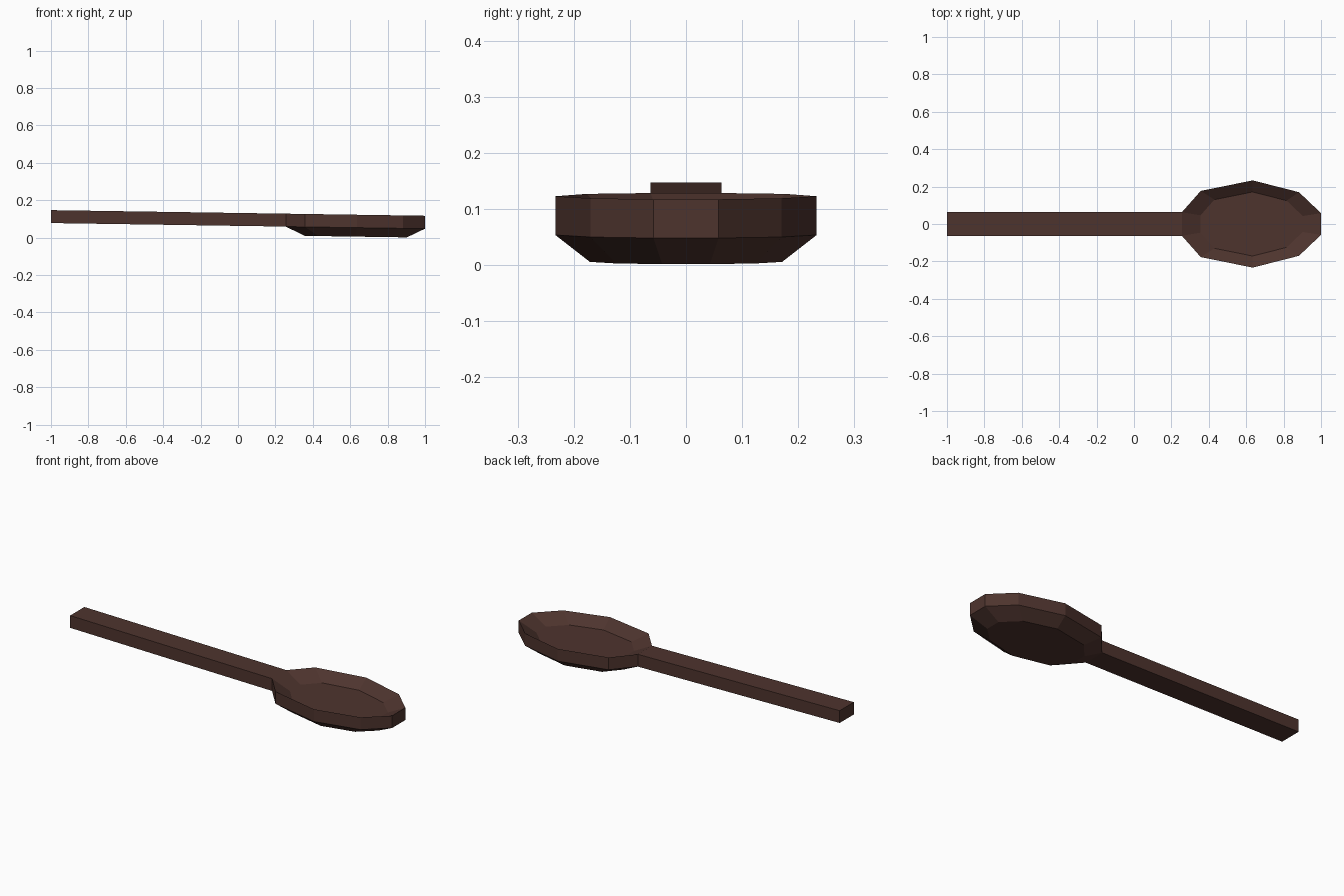
import bpy, bmesh

if "Cube" in bpy.data.objects:
    bpy.data.objects.remove(bpy.data.objects["Cube"])

wood = bpy.data.materials.new("dark brown wood")
wood.diffuse_color = (0.076, 0.034, 0.027, 1)
wood.use_nodes = True
wood.node_tree.nodes["Principled BSDF"].inputs["Base Color"].default_value = wood.diffuse_color

THICK = 0.069      # wall thickness
DEPTH = 0.048      # bowl depth below the rim
SHRINK = 0.735     # bowl floor size relative to the rim
CX = 0.632         # bowl centre


def top_z(x):      # the whole spoon tilts slightly down toward the bowl
    return 0.132 - 0.015 * x


# Half of the bowl rim, mirrored into a closed ten-sided loop
half = [(0.256, 0.063), (0.357, 0.177), (0.635, 0.233), (0.882, 0.17), (1.0, 0.058)]
rim = half + [(x, -y) for x, y in reversed(half)]
floor = [(CX + (x - CX) * SHRINK, y * SHRINK) for x, y in rim]
n = len(rim)

bm = bmesh.new()


def skin(drop):
    """One surface of the spoon: handle strip, bowl slope and bowl floor."""
    outer = [bm.verts.new((x, y, top_z(x) - drop)) for x, y in rim]
    inner = [bm.verts.new((x, y, top_z(x) - DEPTH - drop)) for x, y in floor]
    end = [bm.verts.new((-1, y, top_z(-1) - drop)) for y in (-0.063, 0.063)]
    for i in range(n):
        j = (i + 1) % n
        bm.faces.new((outer[i], outer[j], inner[j], inner[i]))
    bm.faces.new(inner)
    bm.faces.new((outer[0], outer[-1], end[0], end[1]))
    return outer + end      # boundary loop, in order


upper, lower = skin(0), skin(THICK)

# Vertical walls around the outline
for i in range(len(upper)):
    j = (i + 1) % len(upper)
    bm.faces.new((upper[i], upper[j], lower[j], lower[i]))

bmesh.ops.recalc_face_normals(bm, faces=bm.faces)
mesh = bpy.data.meshes.new("spoon")
bm.to_mesh(mesh)
bm.free()
mesh.materials.append(wood)
bpy.context.collection.objects.link(bpy.data.objects.new("spoon", mesh))
